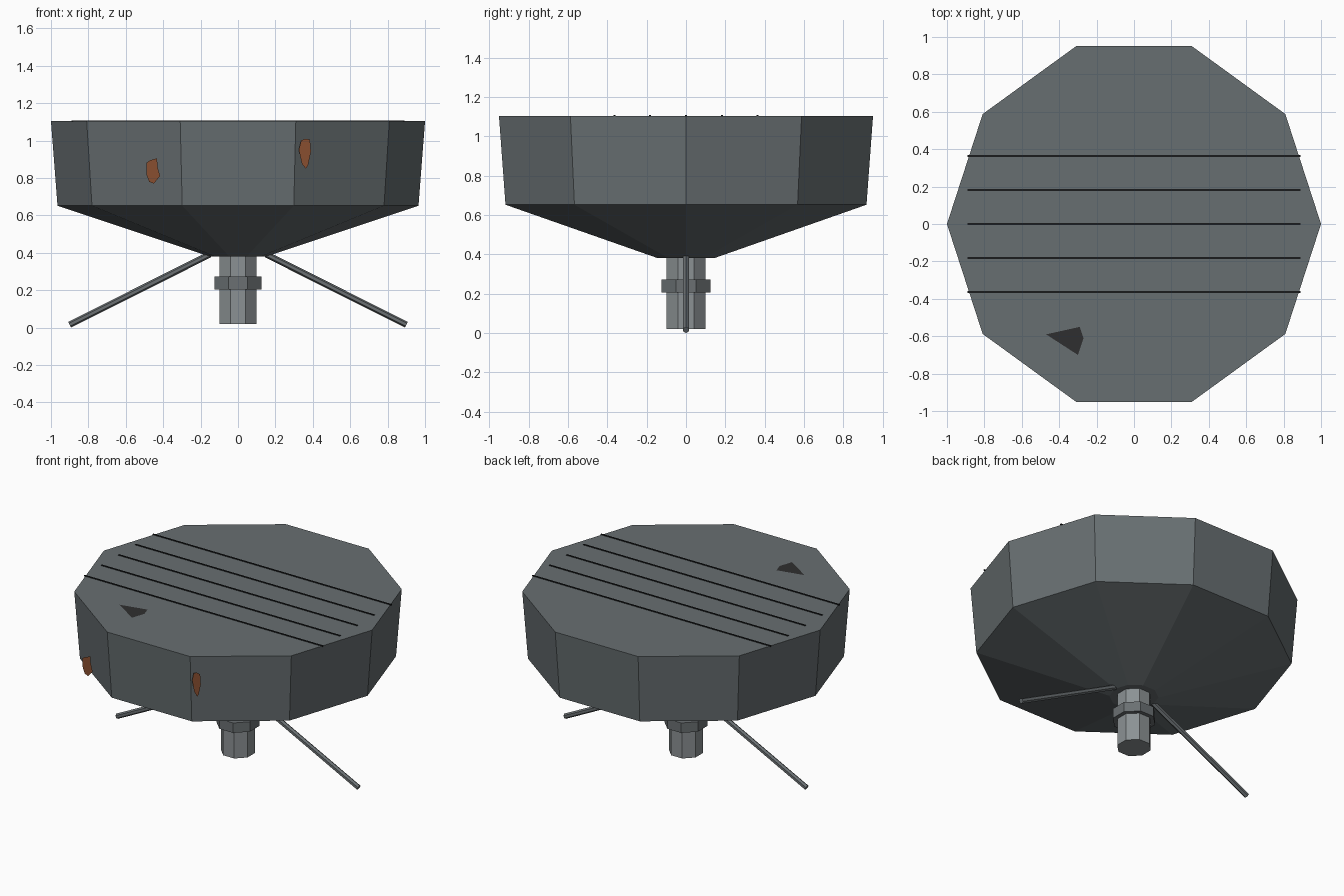
import bpy, bmesh, math
from mathutils import Vector

if "Cube" in bpy.data.objects:
    bpy.data.objects.remove(bpy.data.objects["Cube"])


def material(name, r, g, b):
    m = bpy.data.materials.new(name)
    m.diffuse_color = (r, g, b, 1)
    m.use_nodes = True
    m.node_tree.nodes["Principled BSDF"].inputs["Base Color"].default_value = m.diffuse_color
    return m


STEEL = material("steel grey", 0.137, 0.158, 0.166)
PIPE = material("light metal", 0.26, 0.285, 0.295)
NUT = material("mid metal", 0.145, 0.162, 0.17)
BLACK = material("groove black", 0.01, 0.011, 0.012)
DARK = material("dark chip", 0.028, 0.028, 0.029)
RUST = material("rust", 0.25, 0.078, 0.03)


def finish(name, bm, mat):
    me = bpy.data.meshes.new(name)
    bm.to_mesh(me)
    bm.free()
    me.materials.append(mat)
    ob = bpy.data.objects.new(name, me)
    bpy.context.collection.objects.link(ob)
    return ob


def lathe(name, rings, sides, mat, turn=0.0):
    """Closed solid from (radius, z) rings listed bottom to top."""
    bm = bmesh.new()
    loops = []
    for r, z in rings:
        loops.append([bm.verts.new((r * math.cos(turn + i * math.tau / sides),
                                    r * math.sin(turn + i * math.tau / sides), z))
                      for i in range(sides)])
    for a, b in zip(loops, loops[1:]):
        for i in range(sides):
            j = (i + 1) % sides
            bm.faces.new((a[i], a[j], b[j], b[i]))
    bm.faces.new(loops[0][::-1])
    bm.faces.new(loops[-1])
    return finish(name, bm, mat)


def rod(name, p, q, radius, sides, mat):
    p, q = Vector(p), Vector(q)
    ob = lathe(name, [(radius, 0), (radius, (q - p).length)], sides, mat, math.pi / sides)
    rot = (q - p).to_track_quat('Z', 'Y').to_matrix().to_4x4()
    ob.data.transform(rot)
    ob.location = p
    return ob


def plate(name, points, mat):
    bm = bmesh.new()
    bm.faces.new([bm.verts.new(p) for p in points])
    return finish(name, bm, mat)


# ten-sided pan with tapered underside
lathe("pan_body", [(0.15, 0.38), (0.965, 0.652), (1.0, 1.104)], 10, STEEL)

# central pipe and collar
lathe("centre_pipe", [(0.107, 0.02), (0.107, 0.39)], 8, PIPE, math.pi / 8)
lathe("pipe_collar", [(0.135, 0.205), (0.135, 0.272)], 8, NUT, math.pi / 8)

# two splayed struts
for s, side in ((-1, "left"), (1, "right")):
    rod(side + "_strut", (s * 0.15, 0, 0.392), (s * 0.90, 0, 0.0155), 0.017, 6, NUT)

# thin dark lines across the top
for k in range(5):
    y = 0.364 - k * 0.182
    bm = bmesh.new()
    bmesh.ops.create_cube(bm, size=1)
    for v in bm.verts:
        v.co = (v.co.x * 1.78, v.co.y * 0.01 + y, v.co.z * 0.006 + 1.105)
    finish("top_line_%d" % (k + 1), bm, BLACK)

# dark chip on the top
plate("dark_chip", [(x, y, 1.107) for x, y in
      ((-0.47, -0.59), (-0.30, -0.70), (-0.27, -0.61), (-0.29, -0.55))], DARK)

# rust patches on the front
plate("rust_patch_left", [(x, -0.953, z) for x, z in
      ((-0.49, 0.88), (-0.49, 0.82), (-0.475, 0.78), (-0.45, 0.77),
       (-0.417, 0.81), (-0.43, 0.86), (-0.433, 0.905), (-0.47, 0.895))], RUST)
plate("rust_patch_right", [(x, -0.953, z) for x, z in
      ((0.337, 1.0), (0.325, 0.95), (0.342, 0.875), (0.363, 0.85),
       (0.374, 0.866), (0.39, 0.94), (0.385, 1.005), (0.358, 1.01))], RUST)
